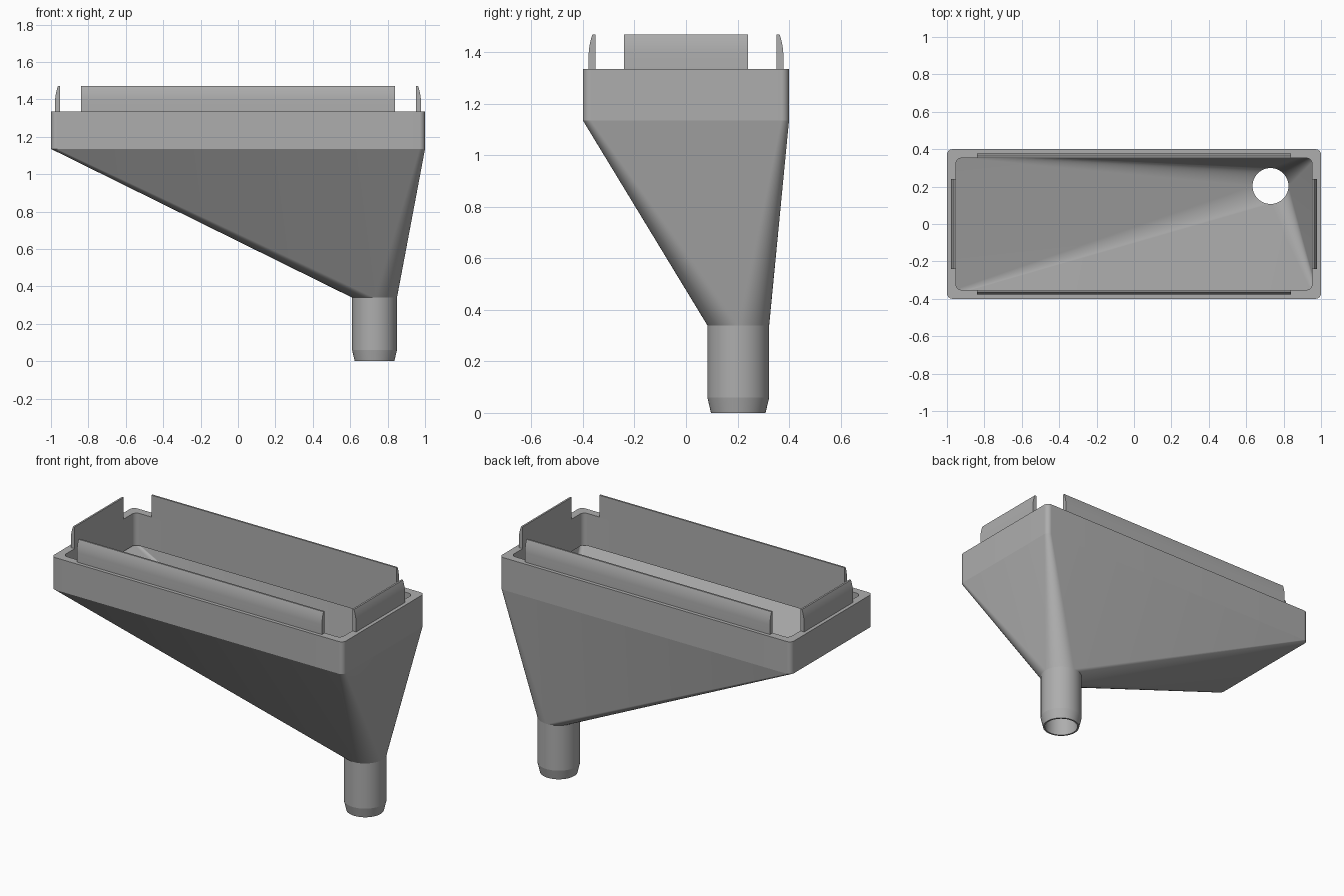
import bpy, bmesh
from math import sin, cos, pi

cube = bpy.data.objects.get("Cube")
if cube:
    bpy.data.objects.remove(cube, do_unlink=True)

grey = bpy.data.materials.new("plain grey")
grey.use_nodes = True
colour = (0.42, 0.42, 0.42, 1)
grey.diffuse_color = colour
grey.node_tree.nodes["Principled BSDF"].inputs["Base Color"].default_value = colour

STEPS = 16                 # segments in each quarter turn
SPOUT = (0.73, 0.203)      # spout axis
RIM_Z, COLLAR_Z, SPOUT_Z = 1.335, 1.135, 0.34


def ring(bm, z, hx, hy, r, centre=(0, 0)):
    """Rounded rectangle of half size hx, hy; a circle when hx = hy = r."""
    verts = []
    for q, (sx, sy) in enumerate([(1, 1), (-1, 1), (-1, -1), (1, -1)]):
        for i in range(STEPS + 1):
            a = (q + i / STEPS) * pi / 2
            verts.append(bm.verts.new((centre[0] + sx * (hx - r) + r * cos(a),
                                       centre[1] + sy * (hy - r) + r * sin(a), z)))
    return verts


def circle(bm, z, r):
    return ring(bm, z, r, r, r, SPOUT)


def finish(bm, name):
    bmesh.ops.remove_doubles(bm, verts=bm.verts, dist=1e-5)
    bmesh.ops.recalc_face_normals(bm, faces=bm.faces)
    mesh = bpy.data.meshes.new(name)
    bm.to_mesh(mesh)
    bm.free()
    mesh.materials.append(grey)
    ob = bpy.data.objects.new(name, mesh)
    bpy.context.collection.objects.link(ob)
    bpy.ops.object.select_all(action='DESELECT')
    ob.select_set(True)
    bpy.context.view_layer.objects.active = ob
    bpy.ops.object.shade_smooth_by_angle(angle=pi / 6)
    # Level edges are creases between the sections
    for e in mesh.edges:
        a, b = (mesh.vertices[v].co.z for v in e.vertices)
        if abs(a - b) < 1e-4:
            e.use_edge_sharp = True
    return ob


# Hopper body: one closed shell, down the outside and back up the inside
bm = bmesh.new()
loops = [
    ring(bm, RIM_Z, 1.0, 0.4, 0.03),
    ring(bm, COLLAR_Z, 1.0, 0.4, 0.03),
    circle(bm, SPOUT_Z, 0.12),
    circle(bm, 0.06, 0.12),
    circle(bm, 0.0, 0.106),
    circle(bm, 0.0, 0.096),
    circle(bm, SPOUT_Z, 0.096),
    ring(bm, COLLAR_Z, 0.977, 0.377, 0.02),
    ring(bm, COLLAR_Z, 0.952, 0.352, 0.03),
    ring(bm, RIM_Z, 0.952, 0.352, 0.03),
]
for upper, lower in zip(loops, loops[1:] + loops[:1]):
    for i in range(len(upper)):
        j = (i + 1) % len(upper)
        bm.faces.new((upper[i], upper[j], lower[j], lower[i]))
finish(bm, "hopper_body")

# Clip cross-section: (distance out from the inner wall, height)
CLIP = [(0, RIM_Z - 0.01), (0.026, RIM_Z - 0.01), (0.026, 1.395), (0.0245, 1.415),
        (0.021, 1.435), (0.016, 1.455), (0.011, 1.47), (0, 1.47)]


def clip(name, wall, half_length, along_x, side):
    bm = bmesh.new()
    ends = []
    for t in (-half_length, half_length):
        row = []
        for out, z in CLIP:
            d = side * (wall + out)
            row.append(bm.verts.new((t, d, z) if along_x else (d, t, z)))
        ends.append(row)
        bm.faces.new(row)
    for i in range(len(CLIP)):
        j = (i + 1) % len(CLIP)
        bm.faces.new((ends[0][i], ends[0][j], ends[1][j], ends[1][i]))
    ob = finish(bm, name)
    # The outer bulge stays smooth
    for e in ob.data.edges:
        zs = [ob.data.vertices[v].co.z for v in e.vertices]
        if abs(zs[0] - zs[1]) < 1e-4 and RIM_Z < zs[0] < 1.46:
            e.use_edge_sharp = False


clip("front_clip", 0.352, 0.84, True, -1)
clip("back_clip", 0.352, 0.84, True, 1)
clip("left_clip", 0.952, 0.24, False, 1)
clip("right_clip", 0.952, 0.24, False, -1)
